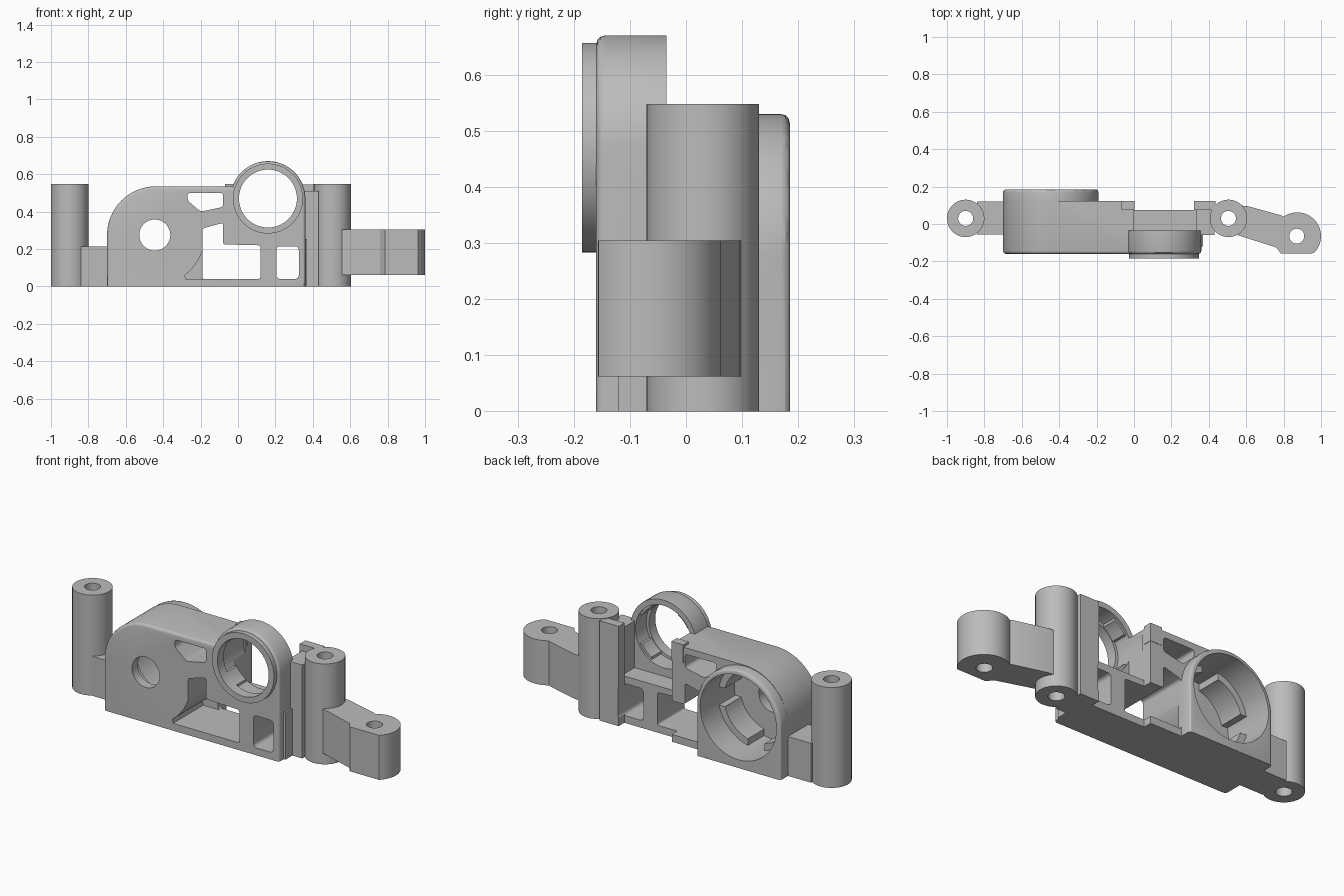
import bpy, bmesh
from math import cos, sin, radians

cube = bpy.data.objects.get("Cube")
if cube:
    bpy.data.objects.remove(cube, do_unlink=True)

grey = bpy.data.materials.new("plain grey")
grey.use_nodes = True
grey.diffuse_color = (0.5, 0.5, 0.5, 1)
grey.node_tree.nodes["Principled BSDF"].inputs["Base Color"].default_value = (0.5, 0.5, 0.5, 1)


def arc(cx, cy, r, start, end, steps=24):
    angles = [radians(start + (end - start) * i / steps) for i in range(steps + 1)]
    return [(cx + r * cos(a), cy + r * sin(a)) for a in angles]


def circle(cx, cy, r):
    return arc(cx, cy, r, 0, 360, 64)[:-1]


def rect(x0, x1, z0, z1):
    return [(x0, z0), (x1, z0), (x1, z1), (x0, z1)]


def prism(name, outline, lo, hi, axis="y", corner=0, soft=None):
    """Extrude an outline; corner rounds the side edges, soft rounds the cap at that depth."""
    place = (lambda p, d: (p[0], d, p[1])) if axis == "y" else (lambda p, d: (p[0], p[1], d))
    bm = bmesh.new()
    a = [bm.verts.new(place(p, lo)) for p in outline]
    b = [bm.verts.new(place(p, hi)) for p in outline]
    bm.faces.new(a)
    bm.faces.new(b)
    sides = []
    for i in range(len(a)):
        j = (i + 1) % len(a)
        bm.faces.new((a[i], a[j], b[j], b[i]))
        sides.append(bm.edges.get((a[i], b[i])))
    bmesh.ops.recalc_face_normals(bm, faces=bm.faces)
    if corner:
        bmesh.ops.bevel(bm, geom=sides, offset=corner, segments=4, profile=0.5, affect="EDGES")
    if soft is not None:
        rim = [e for e in bm.edges if all(abs(v.co.y - soft) < 1e-4 for v in e.verts)
               and max(v.co.z for v in e.verts) > 0.01]
        bmesh.ops.bevel(bm, geom=rim, offset=0.016, segments=3, profile=0.5, affect="EDGES")
    mesh = bpy.data.meshes.new(name)
    bm.to_mesh(mesh)
    bm.free()
    mesh.materials.append(grey)
    obj = bpy.data.objects.new(name, mesh)
    bpy.context.collection.objects.link(obj)
    return obj


def combine(target, operation, *others):
    for other in others:
        mod = target.modifiers.new("boolean", "BOOLEAN")
        mod.operation, mod.solver, mod.object = operation, "EXACT", other
        bpy.context.view_layer.objects.active = target
        bpy.ops.object.modifier_apply(modifier=mod.name)
        bpy.data.objects.remove(other, do_unlink=True)
    return target


HX, HZ = -0.445, 0.275    # housing axis
RX, RZ = 0.16, 0.47       # ring axis

# Main frame: rounded slab, rear housing, ring arch, lower wall and guide rails
frame = prism("frame", [(-0.7, 0), (0, 0), (0, 0.535)] + arc(-0.44, HZ, 0.26, 90, 180),
              -0.16, 0.122, soft=-0.16)
housing = prism("housing", [(-0.7, 0), (-0.19, 0)] + arc(HX, HZ, 0.255, 0, 180, 40),
                0.09, 0.185, soft=0.185)
arch = prism("ring_arch", [(-0.04, 0), (0.36, 0)] + arc(RX, RZ, 0.2, 0, 180, 40),
             -0.16, -0.035, soft=-0.16)
lip = prism("ring_lip", circle(RX, RZ, 0.187), -0.185, -0.1)
wall = prism("lower_wall", rect(-0.02, 0.37, 0, 0.255), -0.12, 0.075)
post_web = prism("post_web", rect(0.335, 0.43, 0, 0.51), -0.06, 0.08)
rail = prism("guide_rail", rect(0.32, 0.435, 0, 0.545), 0.075, 0.124)
tab = prism("guide_tab", rect(-0.07, 0.002, 0.45, 0.548), 0.077, 0.124)
combine(frame, "UNION", housing, arch, lip, wall, post_web, rail, tab)

# Bores and windows
upper = [(-0.27, 0.5), (-0.27, 0.46), (-0.2, 0.4), (-0.08, 0.425), (-0.08, 0.5)]
opening = [(-0.19, 0.04), (0.12, 0.04), (0.12, 0.22), (-0.08, 0.225), (-0.08, 0.34), (-0.19, 0.31)]
recess = arc(HX, HZ, 0.268, -53, -4, 12) + [(-0.15, 0.25), (-0.15, 0.04), (-0.28, 0.04)]
combine(frame, "DIFFERENCE",
        prism("cavity", circle(HX, HZ, 0.23), -0.11, 0.3),
        prism("shaft_hole", circle(HX, HZ, 0.083), -0.3, 0),
        prism("ring_hole", circle(RX, RZ, 0.155), -0.3, 0.06),
        prism("ring_bore", circle(RX, RZ, 0.17), -0.13, 0.06),
        prism("upper_window", upper, -0.3, 0.3, corner=0.015),
        prism("large_window", opening, -0.3, 0.3, corner=0.012),
        prism("curved_recess", recess, -0.3, 0.1),
        prism("small_window", rect(0.205, 0.325, 0.04, 0.215), -0.3, 0.3, corner=0.02))

# Notched stop inside the housing
stop = prism("housing_stop", circle(HX, HZ, 0.233), -0.115, 0.03)
combine(stop, "DIFFERENCE",
        prism("stop_bore", circle(HX, HZ, 0.195), -0.3, 0.3),
        prism("stop_slot_wide", rect(HX - 0.3, HX + 0.3, HZ - 0.05, HZ + 0.05), -0.3, 0.3),
        prism("stop_slot_tall", rect(HX - 0.05, HX + 0.05, HZ - 0.3, HZ + 0.3), -0.3, 0.3))

# Ribs inside the ring
ribs = prism("ring_ribs", circle(RX, RZ, 0.172), -0.13, -0.045)
combine(ribs, "DIFFERENCE",
        prism("rib_bore", circle(RX, RZ, 0.158), -0.3, 0.3),
        prism("rib_slot_wide", rect(RX - 0.3, RX + 0.3, RZ - 0.08, RZ + 0.08), -0.3, 0.3),
        prism("rib_slot_tall", rect(RX - 0.08, RX + 0.08, RZ - 0.3, RZ + 0.3), -0.3, 0.3))

# Mounting posts with screw holes
posts = []
for name, x in (("right_post", -0.9), ("left_post", 0.505)):
    post = prism(name, circle(x, 0.03, 0.1), 0, 0.548, "z")
    posts.append(combine(post, "DIFFERENCE", prism("screw", circle(x, 0.03, 0.04), -1, 1, "z")))

# Link between the frame and the right post
link = prism("right_link", rect(-0.84, -0.69, -0.055, 0.12), 0, 0.215, "z")

# Angled arm with a rounded end
outline = [(0.555, -0.06), (0.76, -0.125), (0.785, -0.157)]
outline += arc(0.873, -0.065, 0.127, -46, 125) + [(0.79, 0.045), (0.61, 0.095), (0.555, 0.1)]
arm = prism("left_arm", outline, 0.062, 0.305, "z")
combine(arm, "DIFFERENCE", prism("arm_screw", circle(0.87, -0.065, 0.04), -1, 1, "z"))

# Smooth shading with sharp edges kept
bpy.ops.object.select_all(action="DESELECT")
for obj in [frame, stop, ribs, link, arm] + posts:
    obj.select_set(True)
bpy.context.view_layer.objects.active = frame
bpy.ops.object.shade_smooth_by_angle(angle=radians(30))
